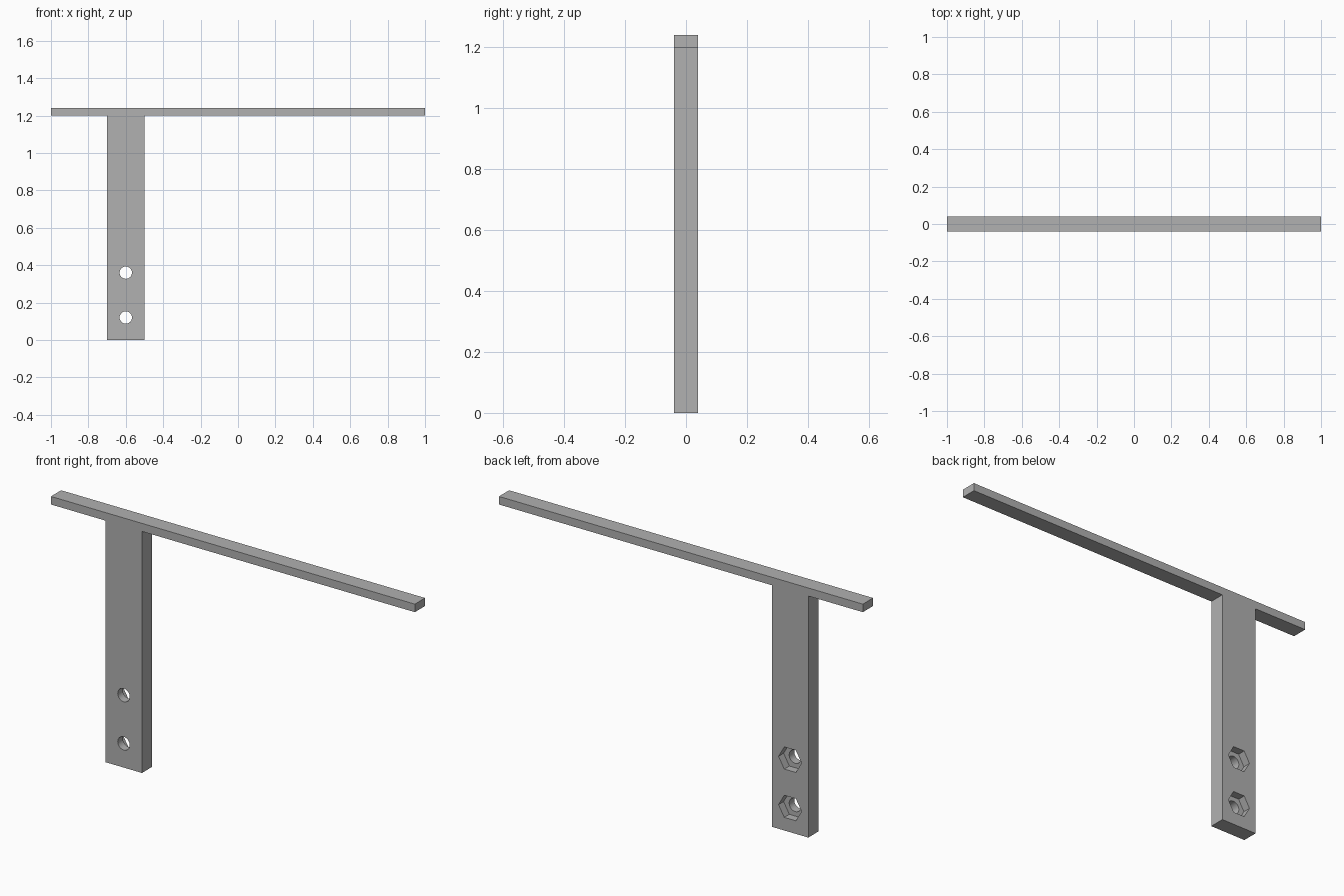
import bpy
import bmesh
from math import sin, cos, tau

cube = bpy.data.objects.get("Cube")
if cube:
    bpy.data.objects.remove(cube, do_unlink=True)

DEPTH = 0.04            # half thickness of the bracket
POST_X = -0.6           # centre line of the post

grey = bpy.data.materials.new("plain grey")
grey.use_nodes = True
grey.diffuse_color = (0.44, 0.44, 0.44, 1)
grey.node_tree.nodes["Principled BSDF"].inputs["Base Color"].default_value = grey.diffuse_color


def prism(name, outline, y0, y1):
    """Extrude an outline in the XZ plane from y0 to y1."""
    bm = bmesh.new()
    face = bm.faces.new([bm.verts.new((x, y0, z)) for x, z in outline])
    grown = bmesh.ops.extrude_face_region(bm, geom=[face])["geom"]
    verts = [v for v in grown if isinstance(v, bmesh.types.BMVert)]
    bmesh.ops.translate(bm, verts=verts, vec=(0, y1 - y0, 0))
    bmesh.ops.recalc_face_normals(bm, faces=bm.faces)
    mesh = bpy.data.meshes.new(name)
    bm.to_mesh(mesh)
    bm.free()
    mesh.materials.append(grey)
    obj = bpy.data.objects.new(name, mesh)
    bpy.context.collection.objects.link(obj)
    return obj


def ring(radius, sides, z):
    """Regular polygon around the post centre line, one corner toward +x."""
    return [(POST_X + radius * cos(tau * i / sides), z + radius * sin(tau * i / sides))
            for i in range(sides)]


# Off-centre T: long thin bar on a flat post
left, right = POST_X - 0.1, POST_X + 0.1
bracket = prism("bracket", [(left, 0), (right, 0), (right, 1.2), (1, 1.2),
                            (1, 1.24), (-1, 1.24), (-1, 1.2), (left, 1.2)], -DEPTH, DEPTH)

# Bolt holes right through, with hexagonal nut pockets in the back
cutters = []
for z in (0.12, 0.36):
    cutters.append(prism("bolt_hole_cutter", ring(0.033, 32, z), -0.1, 0.1))
    cutters.append(prism("nut_pocket_cutter", ring(0.0635, 6, z), 0, 0.1))

bpy.ops.object.select_all(action="DESELECT")
bpy.context.view_layer.objects.active = bracket
bracket.select_set(True)
for cutter in cutters:
    cutter.hide_render = True
    cut = bracket.modifiers.new(cutter.name, "BOOLEAN")
    cut.operation = "DIFFERENCE"
    cut.solver = "EXACT"
    cut.object = cutter
    bpy.ops.object.modifier_apply(modifier=cut.name)
    bpy.data.objects.remove(cutter, do_unlink=True)

bpy.ops.object.shade_smooth_by_angle()
